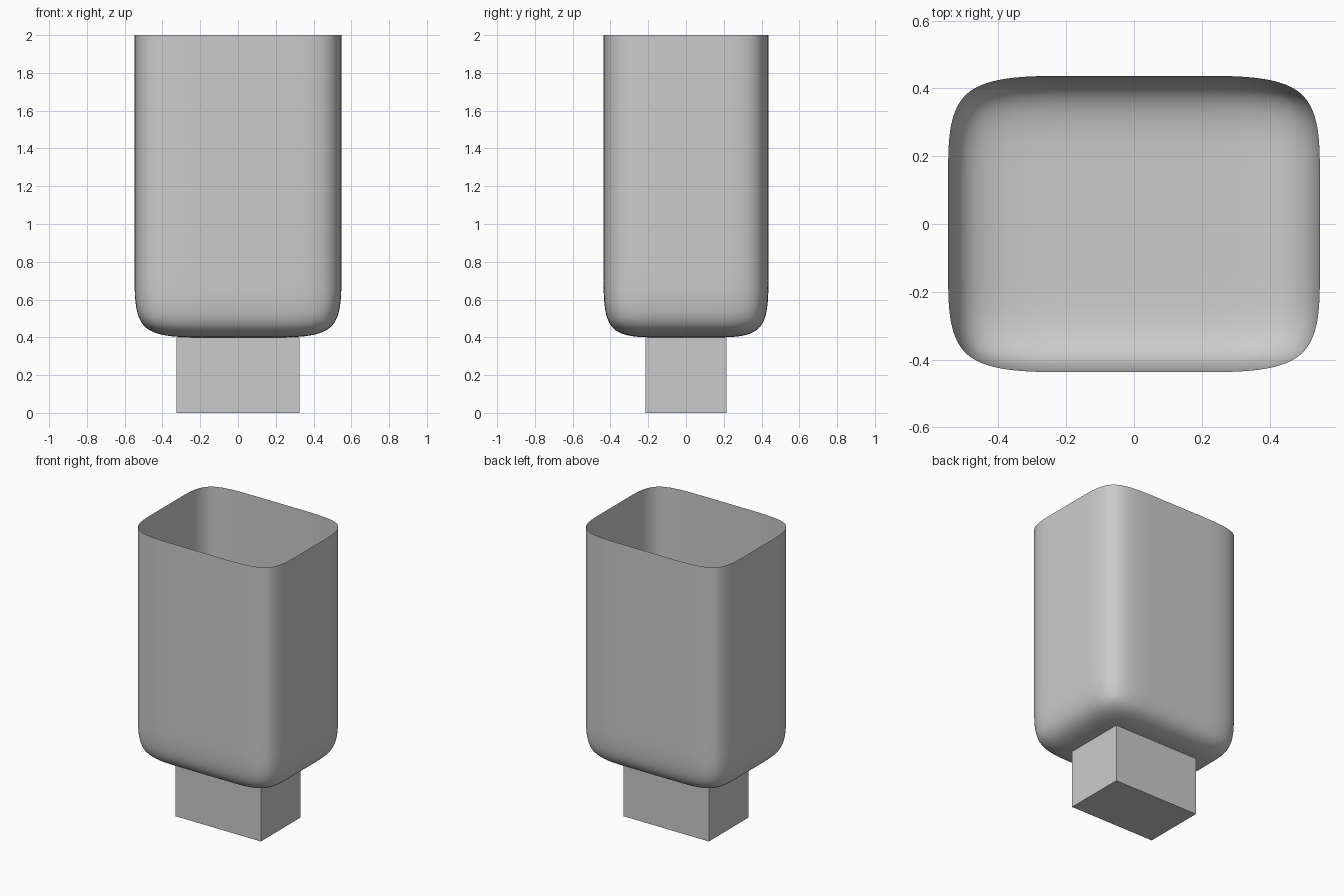
import bpy, bmesh
from mathutils import Vector, Matrix

if "Cube" in bpy.data.objects:
    bpy.data.objects.remove(bpy.data.objects["Cube"])

HX, HY = 0.548, 0.437          # half width and half depth of the cup
BOTTOM, RIM = 0.40, 2.0


def finish(bm, name):
    bmesh.ops.recalc_face_normals(bm, faces=bm.faces[:])
    mesh = bpy.data.meshes.new(name)
    bm.to_mesh(mesh)
    bm.free()
    ob = bpy.data.objects.new(name, mesh)
    bpy.context.collection.objects.link(ob)
    return ob


# Open-topped cup: 3 x 3 floor grid, walls extruded up from its border, then smoothed
bm = bmesh.new()
bmesh.ops.create_grid(bm, x_segments=3, y_segments=3, size=1.0)
for v in bm.verts:
    v.co = Vector((v.co.x * HX, v.co.y * HY, BOTTOM))
border = [e for e in bm.edges if e.is_boundary]
for z in (0.71, 1.35, RIM):
    geom = bmesh.ops.extrude_edge_only(bm, edges=border)["geom"]
    for v in geom:
        if isinstance(v, bmesh.types.BMVert):
            v.co.z = z
    border = [e for e in geom if isinstance(e, bmesh.types.BMEdge) and e.is_boundary]
cup = finish(bm, "rounded_cup")
for p in cup.data.polygons:
    p.use_smooth = True
sub = cup.modifiers.new("smooth", "SUBSURF")
sub.levels = sub.render_levels = 4

# Rectangular block under the cup
bm = bmesh.new()
bmesh.ops.create_cube(bm, size=1.0, matrix=Matrix.Translation((0, 0, BOTTOM / 2))
                      @ Matrix.Diagonal((0.65, 0.43, BOTTOM, 1)))
finish(bm, "base_block")
